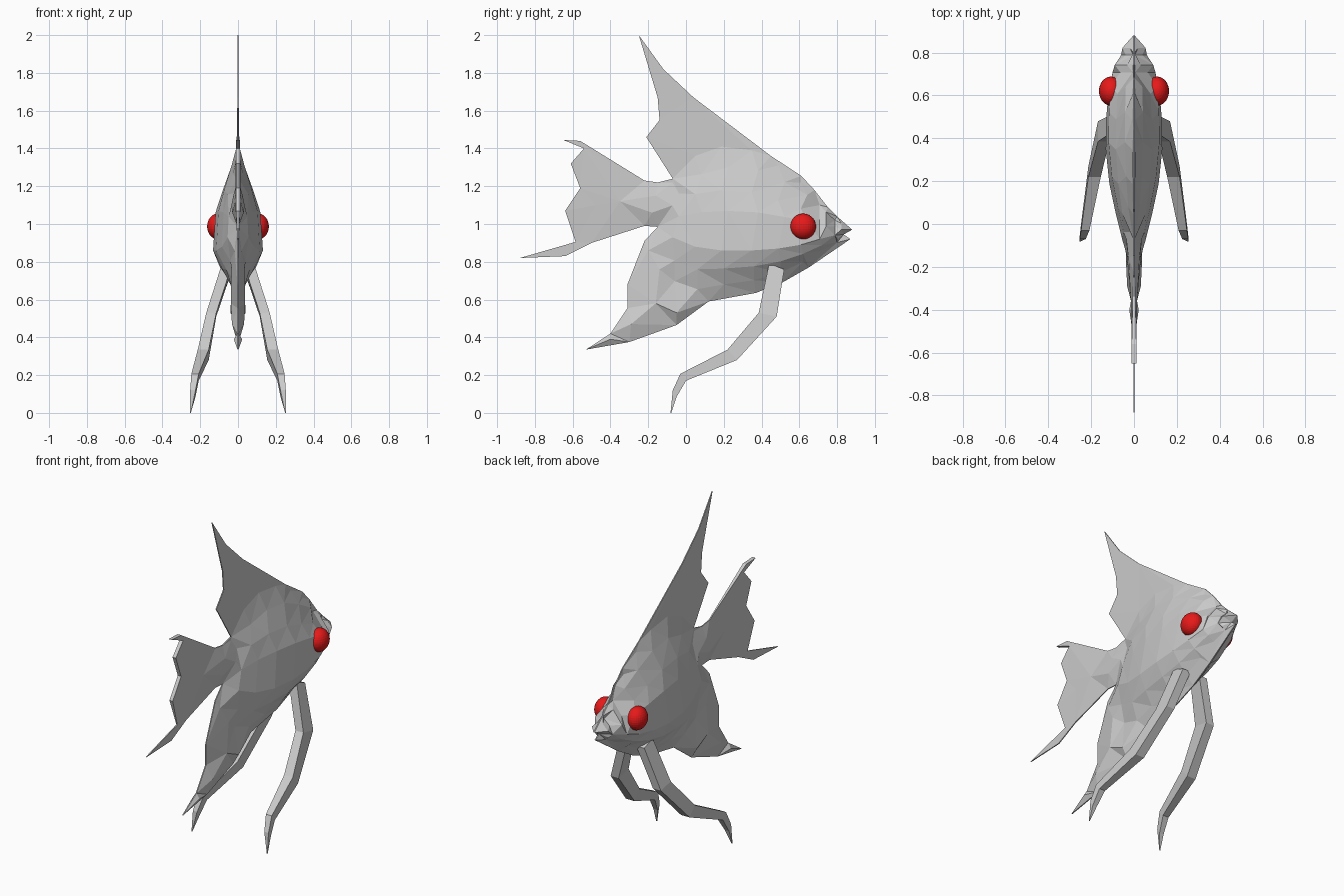
import bpy
import bmesh
from mathutils import Vector, geometry

default_cube = bpy.data.objects.get("Cube")
if default_cube:
    bpy.data.objects.remove(default_cube, do_unlink=True)


def make_material(name, colour):
    material = bpy.data.materials.new(name)
    material.use_nodes = True
    material.diffuse_color = colour
    shader = next(node for node in material.node_tree.nodes if node.type == "BSDF_PRINCIPLED")
    shader.inputs["Base Color"].default_value = colour
    return material


def add_object(name, mesh_builder, material):
    mesh = bpy.data.meshes.new(name)
    mesh_builder.to_mesh(mesh)
    mesh_builder.free()
    mesh.materials.append(material)
    created = bpy.data.objects.new(name, mesh)
    bpy.context.collection.objects.link(created)
    return created


def mirror_across_x(target):
    modifier = target.modifiers.new("Mirror", "MIRROR")
    modifier.use_axis[0] = True
    modifier.use_mirror_merge = True
    modifier.merge_threshold = 0.0005


grey = make_material("fish grey", (0.6, 0.6, 0.6, 1))
red = make_material("eye red", (0.8, 0.01, 0.01, 1))

# Side outlines as (y, z), running from the nose over the back and round to the jaw
forehead = [(.88, .97), (.80, 1.04), (.75, 1.09), (.68, 1.18), (.61, 1.255)]
dorsal_fin = [(.45, 1.36), (.04, 1.67), (-.12, 1.82), (-.25, 2), (-.15, 1.67),
              (-.14, 1.55), (-.21, 1.46), (-.07, 1.24), (-.15, 1.22)]
tail_fin = [(-.22, 1.23), (-.56, 1.44), (-.65, 1.445), (-.54, 1.4), (-.61, 1.32),
            (-.56, 1.19), (-.64, 1.07), (-.585, .905), (-.88, .82), (-.64, .83),
            (-.5, .9), (-.22, .99)]
anal_fin = [(-.15, .985), (-.22, .91), (-.31, .68), (-.31, .555), (-.4, .42),
            (-.53, .335), (-.3, .375), (-.05, .465)]
belly = [(.12, .59), (.37, .635), (.51, .69), (.65, .77), (.87, .92), (.835, .945)]
outline = forehead + dorsal_fin + tail_fin + anal_fin + belly

# Body stations: y, ridge height, widest height, keel height, half width
stations = [(.8, 1.02, .94, .89, .06), (.72, 1.1, .92, .84, .1), (.62, 1.22, .89, .77, .12),
            (.5, 1.31, .87, .70, .13), (.36, 1.39, .86, .65, .132), (.2, 1.41, .86, .62, .115),
            (.06, 1.36, .88, .58, .085), (-.06, 1.22, .93, .62, .055)]
upper_shape = [(0, .06), (.2, .32), (.42, .64), (.62, .9), (1, 1)]
lower_shape = [(.4, .74), (.75, .35)]


def rim_thickness(y, z):
    # The trailing edge of the tail is a little thicker than the other fin edges
    return .011 if -.66 < y < -.53 and z > 1 else .003


def relief_points():
    points = [(y, z, rim_thickness(y, z)) for y, z in outline]
    for y, ridge, widest, keel, half_width in stations:
        for index, (t, scale) in enumerate(upper_shape):
            # Alternating offsets give the flanks their irregular facets
            shift = .022 if index % 2 else -.012
            points.append((y + shift, ridge + (widest - ridge) * t, half_width * scale))
        for t, scale in lower_shape:
            points.append((y, widest + (keel - widest) * t, half_width * scale))
    # Tail root and the thickened lower part of the anal fin
    points += [(-.16, 1.15, .025), (-.18, 1.06, .03), (-.35, 1.12, .015),
               (-.48, 1.1, .011), (-.05, .53, .04), (-.16, .58, .038),
               (-.29, .47, .032), (-.4, .39, .022), (-.14, .76, .035), (-.2, .86, .018)]
    return points


def build_fish_body():
    points = relief_points()
    flat = [Vector((y, z)) for y, z, _ in points]
    result = geometry.delaunay_2d_cdt(flat, [], [list(range(len(outline)))], 1, 0.00001)
    coordinates, faces, sources = result[0], result[2], result[3]
    bm = bmesh.new()
    vertices = []
    for position, source in zip(coordinates, sources):
        depth = points[source[0]][2] if source else .003
        vertices.append(bm.verts.new((depth, position.x, position.y)))
    for face in faces:
        bm.faces.new([vertices[index] for index in face])
    loose = [vertex for vertex in bm.verts if not vertex.link_faces]
    bmesh.ops.delete(bm, geom=loose, context="VERTS")
    # Close the rim down to the centre plane
    rim = [edge for edge in bm.edges if edge.is_boundary]
    extruded = bmesh.ops.extrude_edge_only(bm, edges=rim)["geom"]
    for item in extruded:
        if isinstance(item, bmesh.types.BMVert):
            item.co.x = 0
    bmesh.ops.recalc_face_normals(bm, faces=bm.faces[:])
    widest_face = max(bm.faces, key=lambda face: face.calc_center_median().x)
    if widest_face.normal.x < 0:
        bmesh.ops.reverse_faces(bm, faces=bm.faces[:])
    return bm


fish_body = add_object("fish_body_and_fins", build_fish_body(), grey)
mirror_across_x(fish_body)


# Feelers: each section is (inner x, outer x), (back y, z), (front y, z)
feeler_sections = [((.03, .085), (.44, .79), (.52, .76)),
                   ((.115, .168), (.385, .53), (.48, .51)),
                   ((.155, .213), (.22, .335), (.27, .28)),
                   ((.208, .247), (-.03, .207), (0, .17)),
                   ((.225, .253), (-.07, .12), (-.05, .085)),
                   ((.25, .254), (-.082, 0), (-.078, 0))]


def build_feeler():
    bm = bmesh.new()
    rings = []
    for (inner, outer), back, front in feeler_sections:
        corners = [(inner, *back), (outer, *back), (outer, *front), (inner, *front)]
        rings.append([bm.verts.new(corner) for corner in corners])
    for ring, following in zip(rings, rings[1:]):
        for i in range(4):
            j = (i + 1) % 4
            bm.faces.new((ring[i], ring[j], following[j], following[i]))
    bm.faces.new(rings[0])
    bm.faces.new(rings[-1])
    bmesh.ops.recalc_face_normals(bm, faces=bm.faces[:])
    return bm


feelers = add_object("pelvic_feelers", build_feeler(), grey)
mirror_across_x(feelers)

# Bulging eyes
for side, label in ((1, "left"), (-1, "right")):
    bpy.ops.mesh.primitive_uv_sphere_add(segments=32, ring_count=16, radius=.068,
                                         location=(side * .107, .62, .987))
    eye = bpy.context.object
    eye.name = label + "_eye"
    eye.scale.x = .83
    eye.data.materials.append(red)
